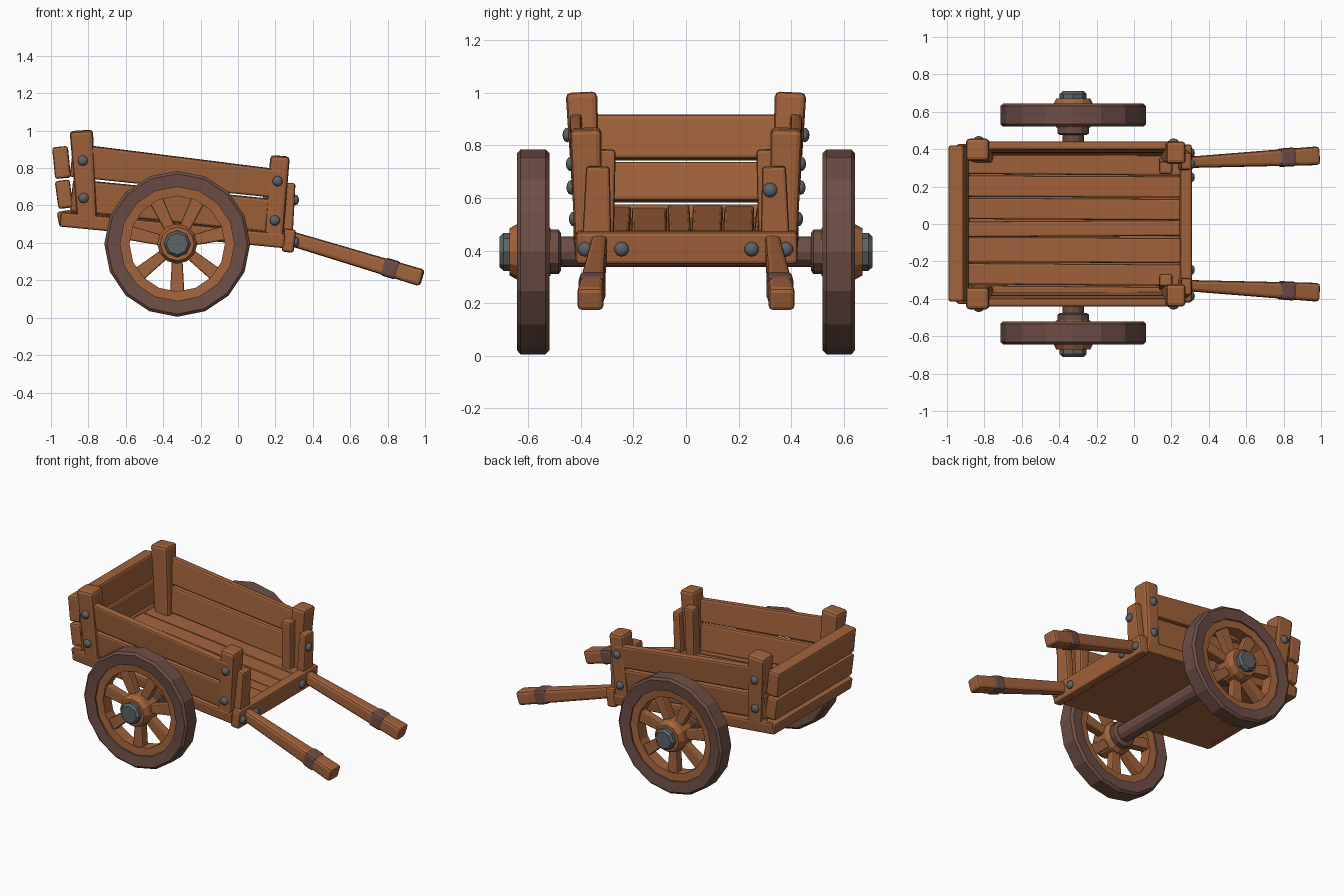
import bpy, bmesh, math, random
from mathutils import Vector, Matrix

random.seed(4)
cube = bpy.data.objects.get("Cube")
if cube:
    bpy.data.objects.remove(cube, do_unlink=True)


def material(name, rgb):
    m = bpy.data.materials.new(name)
    m.use_nodes = True
    m.diffuse_color = (*rgb, 1)
    bsdf = next(n for n in m.node_tree.nodes if n.type == 'BSDF_PRINCIPLED')
    bsdf.inputs["Base Color"].default_value = (*rgb, 1)
    bsdf.inputs["Roughness"].default_value = 0.8
    return m


WOOD = material("warm wood", (0.36, 0.125, 0.045))
DARK = material("dark brown", (0.155, 0.075, 0.06))
IRON = material("grey iron", (0.11, 0.125, 0.135))


def finish(name, bm, mat, bevel=0.0):
    bmesh.ops.recalc_face_normals(bm, faces=bm.faces)
    me = bpy.data.meshes.new(name)
    bm.to_mesh(me)
    bm.free()
    me.materials.append(mat)
    ob = bpy.data.objects.new(name, me)
    bpy.context.collection.objects.link(ob)
    if bevel:
        mod = ob.modifiers.new("worn edges", 'BEVEL')
        mod.width = bevel
        mod.segments = 2
    return ob


def beam(name, a, b, size_a, size_b, mat=WOOD, up=(0, 0, 1), bevel=0.012):
    """Tapered timber from a to b; sizes are (width, height along up)."""
    a, b = Vector(a), Vector(b)
    along = (b - a).normalized()
    side = Vector(up).cross(along).normalized()
    top = along.cross(side)
    bm = bmesh.new()
    rings = []
    for p, (w, h) in ((a, size_a), (b, size_b)):
        rings.append([bm.verts.new(p + side * w / 2 * i + top * h / 2 * j)
                      for i, j in ((-1, -1), (1, -1), (1, 1), (-1, 1))])
    for ring in rings:
        bm.faces.new(ring)
    for i in range(4):
        k = (i + 1) % 4
        bm.faces.new((rings[0][i], rings[0][k], rings[1][k], rings[1][i]))
    return finish(name, bm, mat, bevel)


def lathe(name, profile, sides, centre, mat, closed=False, bevel=0.0):
    """Spin (radius, y) points around the axle direction."""
    bm = bmesh.new()
    vs = [bm.verts.new((r, y, 0)) for r, y in profile]
    es = [bm.edges.new(pair) for pair in zip(vs, vs[1:])]
    if closed:
        es.append(bm.edges.new((vs[-1], vs[0])))
    bmesh.ops.spin(bm, geom=vs + es, cent=(0, 0, 0), axis=(0, 1, 0),
                   angle=math.tau, steps=sides, use_duplicate=False)
    bmesh.ops.remove_doubles(bm, verts=bm.verts, dist=0.0005)
    bmesh.ops.translate(bm, verts=bm.verts, vec=centre)
    return finish(name, bm, mat, bevel)


def rivet(name, pos, axis):
    bm = bmesh.new()
    bmesh.ops.create_uvsphere(bm, u_segments=10, v_segments=6, radius=0.028)
    bmesh.ops.scale(bm, verts=bm.verts, vec=(1, 1, 0.65))
    turn = Vector(axis).to_track_quat('Z', 'Y').to_matrix().to_4x4()
    bmesh.ops.transform(bm, verts=bm.verts, matrix=Matrix.Translation(pos) @ turn)
    for f in bm.faces:
        f.smooth = True
    return finish(name, bm, IRON)


# Floor: sloping panel with six loose planks on top
beam("floor_panel", (-0.93, 0, 0.508), (0.26, 0, 0.392), (0.78, 0.04), (0.78, 0.04))
seams = (-0.40, -0.33, -0.21, -0.07, 0.02, 0.14, 0.26, 0.40)
for i, (y0, y1) in enumerate(zip(seams, seams[1:])):
    lift = random.uniform(-0.006, 0.006)
    skew = random.uniform(-0.006, 0.006)
    y, w = (y0 + y1) / 2, y1 - y0 - 0.006
    beam(f"floor_plank_{i + 1}", (-0.91, y - skew, 0.542 + lift),
         (0.26, y + skew, 0.428 - lift), (w, 0.055), (w, 0.055), bevel=0.01)

# Tail boards, leaning outwards
for label, x0, z0, x1, z1, t in (("low", -0.915, 0.49, -0.93, 0.572, 0.08),
                                 ("middle", -0.92, 0.585, -0.94, 0.735, 0.08),
                                 ("top", -0.935, 0.745, -0.952, 0.915, 0.085)):
    mid = ((x0 + x1) / 2, (z0 + z1) / 2)
    beam(f"tail_board_{label}", (mid[0], -0.415, mid[1]), (mid[0], 0.42, mid[1]),
         (t, z1 - z0), (t, z1 - z0), up=(x1 - x0, 0, z1 - z0), bevel=0.014)

# Front cross beam with its rivets
beam("front_cross_beam", (0.272, -0.42, 0.412), (0.272, 0.425, 0.412),
     (0.065, 0.125), (0.065, 0.125), up=(0.12, 0, 1), bevel=0.015)
for i, y in enumerate((-0.385, -0.245, 0.25, 0.38)):
    rivet(f"cross_beam_rivet_{i + 1}", (0.307, y, 0.405), (1, 0, 0))
rivet("stub_rivet", (0.308, 0.32, 0.63), (1, 0, 0))

# Axle
lathe("axle", ((0, -0.53), (0.058, -0.53), (0.058, 0.53), (0, 0.53)), 12,
      (-0.325, 0, 0.395), DARK)

HUB = Vector((-0.325, 0, 0.395))
for side, s in (("left", 1), ("right", -1)):
    if s == 1:
        side_name = "back_side"
    else:
        side_name = "front_side"
    lean = (0, 0.1 * s, 1)

    # Side walls
    beam(f"{side_name}_rail", (-0.95, 0.395 * s, 0.528), (0.25, 0.395 * s, 0.412),
         (0.06, 0.078), (0.06, 0.078), up=lean)
    beam(f"{side_name}_lower_board", (-0.89, 0.395 * s, 0.656), (0.23, 0.395 * s, 0.54),
         (0.045, 0.17), (0.045, 0.18), up=lean)
    beam(f"{side_name}_upper_board", (-0.89, 0.412 * s, 0.843), (0.23, 0.412 * s, 0.715),
         (0.045, 0.178), (0.045, 0.152), up=lean)

    # Corner posts and short gate stubs
    beam(f"{side_name}_rear_post", (-0.805, 0.375 * s, 0.50), (-0.838, 0.398 * s, 1.0),
         (0.105, 0.10), (0.125, 0.12), up=(0, 1, 0), bevel=0.02)
    beam(f"{side_name}_fore_post", (0.187, 0.372 * s, 0.38), (0.225, 0.382 * s, 0.865),
         (0.10, 0.10), (0.105, 0.12), up=(0, 1, 0), bevel=0.02)
    beam(f"{side_name}_outer_stub", (0.265, 0.34 * s, 0.44), (0.28, 0.335 * s, 0.72),
         (0.055, 0.11), (0.055, 0.09), up=(0, 1, 0))
    beam(f"{side_name}_inner_stub", (0.165, 0.315 * s, 0.44), (0.17, 0.30 * s, 0.785),
         (0.065, 0.08), (0.07, 0.065), up=(0, 1, 0))
    for i, (x, y, z) in enumerate(((-0.83, 0.452, 0.84), (-0.825, 0.437, 0.64),
                                   (0.212, 0.439, 0.73), (0.197, 0.428, 0.52))):
        rivet(f"{side_name}_rivet_{i + 1}", (x, y * s, z), (0, s, 0))

    # Pull handle with a dark grip band
    start, end = Vector((0.26, 0.328 * s, 0.43)), Vector((0.985, 0.365 * s, 0.212))
    beam(f"{side_name}_handle", start, end, (0.058, 0.078), (0.10, 0.092), bevel=0.018)
    beam(f"{side_name}_handle_band", start.lerp(end, 0.705), start.lerp(end, 0.825),
         (0.097, 0.098), (0.102, 0.10), DARK, bevel=0.018)

    # Wheel: tyre, wooden rim, spokes, hub, cap
    lathe(f"{side_name}_tyre", ((0.305, 0.525 * s), (0.375, 0.52 * s), (0.39, 0.535 * s),
          (0.39, 0.63 * s), (0.375, 0.643 * s), (0.305, 0.635 * s)),
          16, HUB, DARK, closed=True)
    lathe(f"{side_name}_rim", ((0.255, 0.538 * s), (0.31, 0.535 * s),
          (0.31, 0.625 * s), (0.255, 0.62 * s)), 16, HUB, WOOD, closed=True)
    for i in range(7):
        a = math.radians(270) + i * math.tau / 7
        ray = Vector((math.cos(a), 0, math.sin(a)))
        mid = HUB + Vector((0, 0.58 * s, 0))
        beam(f"{side_name}_spoke_{i + 1}", mid + ray * 0.07, mid + ray * 0.275,
             (0.055, 0.055), (0.078, 0.06), up=(0, 1, 0), bevel=0.008)
    lathe(f"{side_name}_hub", ((0, 0.515 * s), (0.09, 0.515 * s), (0.107, 0.54 * s),
          (0.107, 0.64 * s), (0.09, 0.672 * s), (0, 0.672 * s)), 12, HUB, WOOD)
    lathe(f"{side_name}_inner_collar", ((0, 0.475 * s), (0.07, 0.475 * s), (0.085, 0.485 * s),
          (0.085, 0.53 * s), (0, 0.53 * s)), 12, HUB, DARK)
    lathe(f"{side_name}_hub_cap", ((0, 0.66 * s), (0.072, 0.66 * s), (0.072, 0.695 * s),
          (0.058, 0.71 * s), (0, 0.71 * s)), 8, HUB, IRON)
